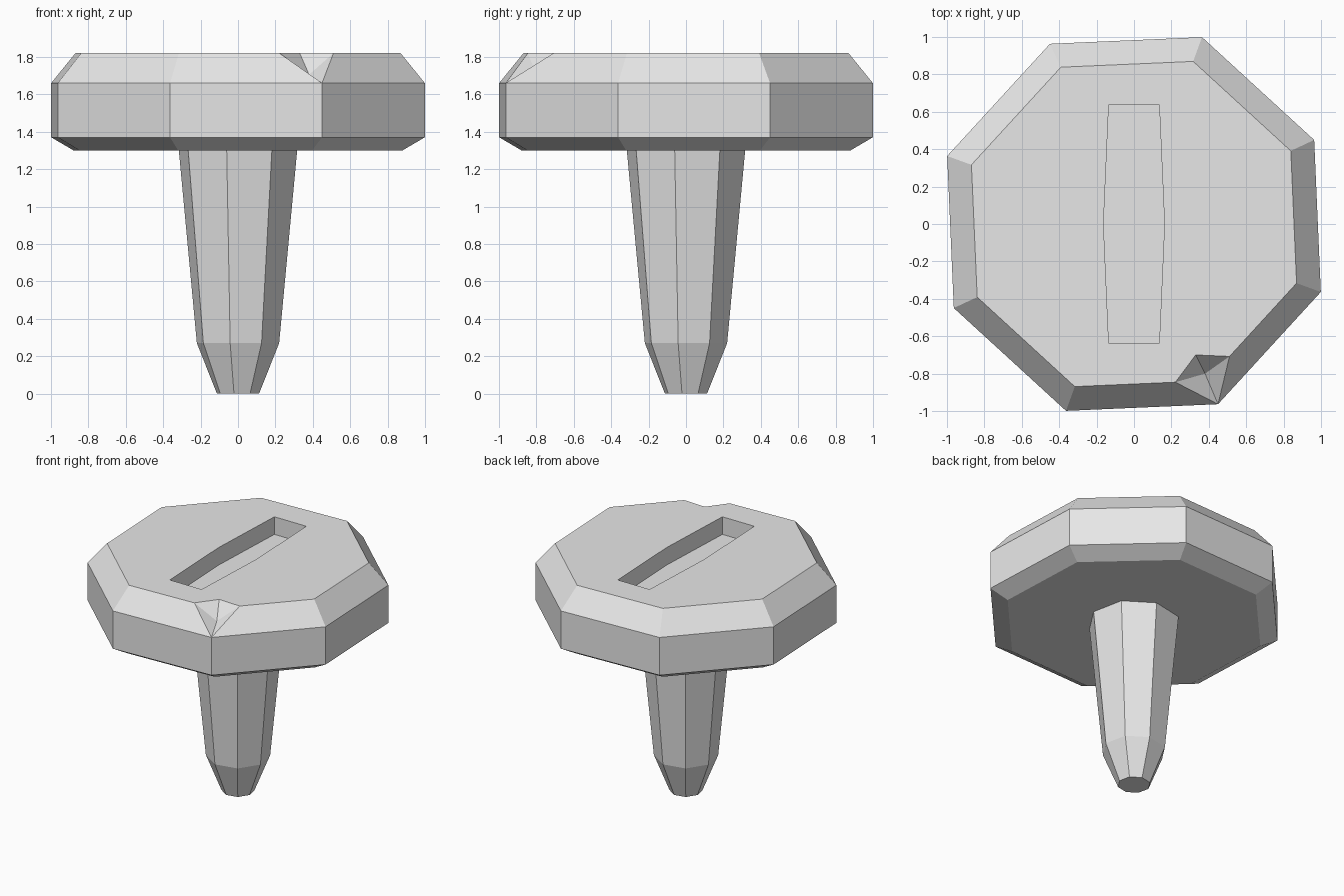
import bpy, bmesh
from math import cos, sin, radians
from mathutils import Vector

cube = bpy.data.objects.get("Cube")
if cube:
    bpy.data.objects.remove(cube, do_unlink=True)

grey = bpy.data.materials.new("plain grey")
grey.use_nodes = True
colour = (0.8, 0.8, 0.8, 1)
grey.diffuse_color = colour
grey.node_tree.nodes["Principled BSDF"].inputs["Base Color"].default_value = colour


def ring(bm, radius, z, start, sides=8):
    """Add one polygonal ring of vertices."""
    angles = [radians(start + 360 * i / sides) for i in range(sides)]
    return [bm.verts.new((radius * cos(a), radius * sin(a), z)) for a in angles]


def bridge(bm, low, high):
    """Join two rings with quads."""
    n = len(low)
    for i in range(n):
        j = (i + 1) % n
        bm.faces.new((low[i], low[j], high[j], high[i]))


def finish(bm, name):
    bmesh.ops.recalc_face_normals(bm, faces=bm.faces)
    mesh = bpy.data.meshes.new(name)
    bm.to_mesh(mesh)
    bm.free()
    mesh.materials.append(grey)
    obj = bpy.data.objects.new(name, mesh)
    bpy.context.collection.objects.link(obj)
    return obj


# Head: octagonal disc with chamfers; ring vertex 0 is the chipped corner
TOP = 1.82
bm = bmesh.new()
base, lower, upper = [ring(bm, r, z, -65) for r, z in
                      ((0.936, 1.30), (1.063, 1.37), (1.063, 1.66))]
rim = ring(bm, 0.925, TOP, -65)
bm.faces.new(base[::-1])
bridge(bm, base, lower)
bridge(bm, lower, upper)

# Chip in the top chamfer at the front left corner
corner = rim[0].co.copy()
chip_right = bm.verts.new(corner.lerp(rim[-1].co, 0.24))
chip_left = bm.verts.new(corner.lerp(rim[1].co, 0.25))
chip_back = bm.verts.new((0.33, -0.70, TOP))
chip_low = bm.verts.new((0.38, -0.80, 1.705))
bm.verts.remove(rim[0])
for i in range(8):
    j = (i + 1) % 8
    a = chip_left if i == 0 else rim[i]
    b = chip_right if j == 0 else rim[j]
    bm.faces.new((upper[i], upper[j], b, a))
edge = [upper[0], chip_left, chip_back, chip_right]
for i in range(4):
    bm.faces.new((edge[i], edge[(i + 1) % 4], chip_low))
bm.faces.new([chip_left] + rim[1:] + [chip_right, chip_back])
head = finish(bm, "screw_head")

# Driver slot, slightly wider in the middle, cut into the head
outline = [(0.135, -0.635), (0.163, 0), (0.135, 0.635)]
outline += [(-x, y) for x, y in reversed(outline)]
bm = bmesh.new()
floor, roof = [[bm.verts.new((x, y, z)) for x, y in outline]
               for z in (TOP - 0.135, TOP + 0.2)]
bm.faces.new(floor[::-1])
bm.faces.new(roof)
bridge(bm, floor, roof)
cutter = finish(bm, "slot_cutter")
cutter.hide_render = True
cut = head.modifiers.new("slot", 'BOOLEAN')
cut.operation = 'DIFFERENCE'
cut.solver = 'EXACT'
cut.object = cutter
bpy.context.view_layer.objects.active = head
bpy.ops.object.modifier_apply(modifier=cut.name)
bpy.data.objects.remove(cutter, do_unlink=True)

# Shaft: tapered octagonal shank with a blunt tip
bm = bmesh.new()
rings = [ring(bm, r, z, -10.8) for r, z in
         ((0.115, 0), (0.224, 0.27), (0.323, 1.31))]
bm.faces.new(rings[0][::-1])
bm.faces.new(rings[-1])
for low, high in zip(rings, rings[1:]):
    bridge(bm, low, high)
finish(bm, "screw_shaft")
